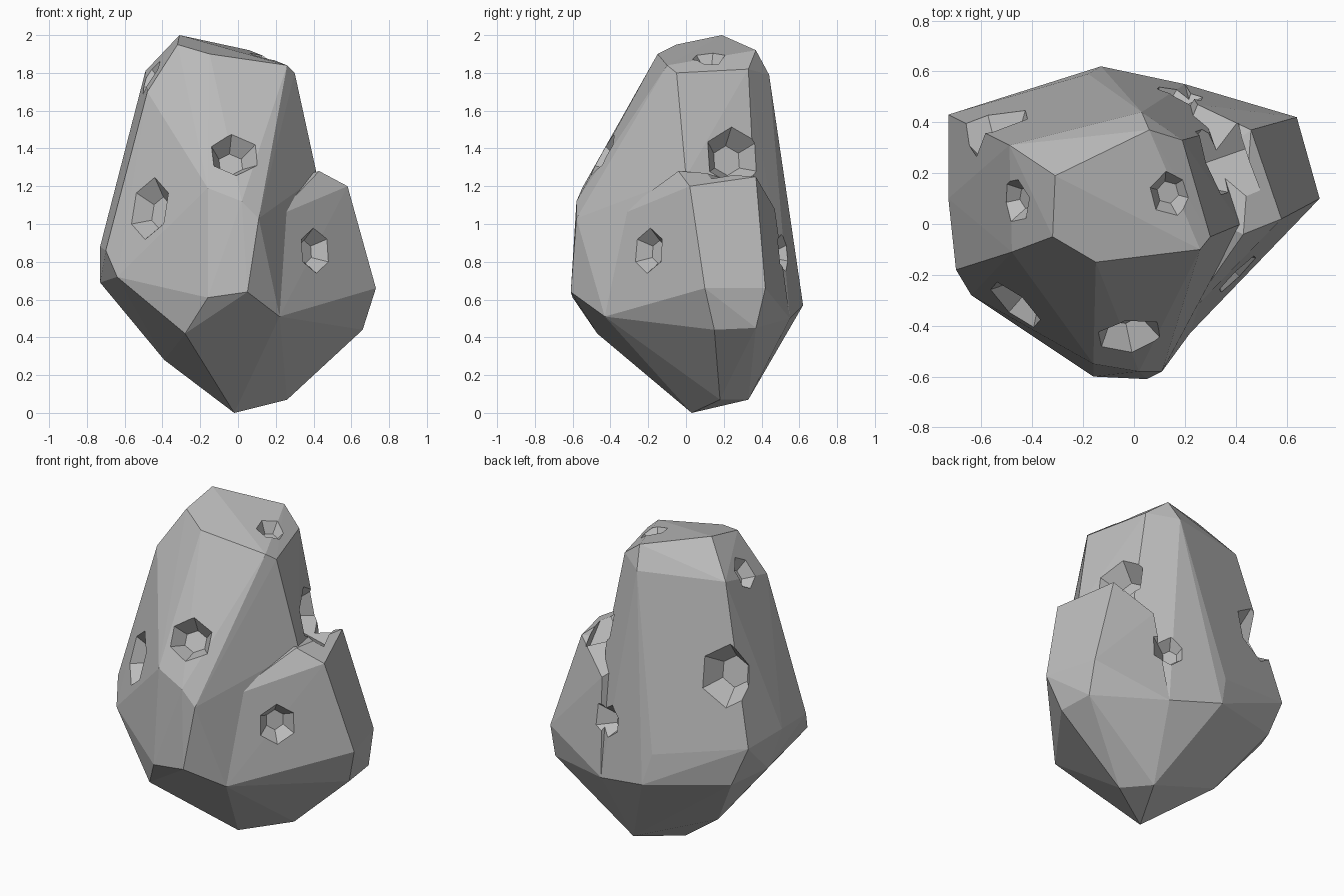
import bpy
import bmesh
from mathutils import Vector
from mathutils.bvhtree import BVHTree

default_cube = bpy.data.objects.get("Cube")
if default_cube:
    bpy.data.objects.remove(default_cube, do_unlink=True)

# Single stone colour
stone = bpy.data.materials.new("stone_grey")
stone.use_nodes = True
grey = (.5, .5, .5, 1)
stone.diffuse_color = grey
stone.node_tree.nodes["Principled BSDF"].inputs["Base Color"].default_value = grey


def add_object(name, bm):
    """Turn a bmesh into a flat shaded stone object."""
    bmesh.ops.recalc_face_normals(bm, faces=bm.faces)
    mesh = bpy.data.meshes.new(name)
    bm.to_mesh(mesh)
    mesh.materials.append(stone)
    obj = bpy.data.objects.new(name, mesh)
    bpy.context.collection.objects.link(obj)
    return obj


def chiselled_block(name, corners):
    """Convex block spanned by its corner points."""
    bm = bmesh.new()
    for corner in corners:
        bm.verts.new(corner)
    hull = bmesh.ops.convex_hull(bm, input=bm.verts)
    leftovers = {item for key in ("geom_interior", "geom_unused")
                 for item in hull[key] if isinstance(item, bmesh.types.BMVert)}
    bmesh.ops.delete(bm, geom=list(leftovers), context="VERTS")
    obj = add_object(name, bm)
    bm.free()
    return obj


def apply_boolean(target, other, operation):
    """Combine another object into the target and remove it."""
    bpy.context.view_layer.objects.active = target
    modifier = target.modifiers.new(operation.lower(), "BOOLEAN")
    modifier.operation = operation
    modifier.solver = "EXACT"
    modifier.object = other
    bpy.ops.object.modifier_apply(modifier=modifier.name)
    bpy.data.objects.remove(other, do_unlink=True)


# Tall main boulder, from the crown down to the foot
crown = [(-.31, .19, 2), (-.32, -.05, 1.95), (-.15, -.15, 1.9), (.26, -.1, 1.84),
         (.3, -.05, 1.8), (.06, .37, 1.92), (.19, .33, 1.82), (.03, .44, 1.79),
         (-.49, .31, 1.81), (-.48, -.11, 1.7)]
waist = [(-.25, -.38, 1.37), (-.16, -.55, 1.19), (.02, -.58, 1.12), (.11, -.58, 1.03),
         (.17, -.42, 1.24), (.42, 0, 1.25), (.3, .36, 1.22), (-.73, .43, .88),
         (-.73, .1, .88), (-.7, -.18, .86), (-.64, -.28, .72), (-.73, .24, .69)]
foot = [(-.16, -.6, .61), (.05, -.61, .64), (.22, -.43, .51), (-.62, .44, .63),
        (-.18, .59, .76), (-.13, .62, .57), (.2, .55, .5), (-.28, -.47, .42),
        (-.39, .24, .28), (-.02, .03, 0), (.26, .18, .07), (.13, .33, .07)]
boulder = chiselled_block("boulder", crown + waist + foot)

# Lower shoulder leaning on the side of the boulder
shoulder = chiselled_block("shoulder", [
    (.43, -.04, 1.28), (.58, .02, 1.2), (.46, .37, 1.25), (.25, .47, 1.08),
    (.2, -.37, 1.04), (.73, .1, .66), (.64, .42, .66), (.22, -.43, .51),
    (.2, .55, .5), (.66, .15, .44), (.64, .37, .45), (.26, .18, .07),
    (.13, .33, .07), (0, .1, .3), (.1, .1, 1.2)])
apply_boolean(boulder, shoulder, "UNION")
surface = BVHTree.FromPolygons([v.co for v in boulder.data.vertices],
                               [p.vertices for p in boulder.data.polygons])

# Craters: position, rim radius, stretch along the slope
craters = [((-.46, -.31, 1.08), .13, 1.3), ((-.48, .09, 1.78), .09, 1.2),
           ((-.03, -.4, 1.34), .14, .9), ((.41, -.2, .86), .11, 1.1),
           ((.28, .24, 1.35), .16, 1), ((.15, .12, 1.89), .09, 1),
           ((.17, .53, .85), .09, 1.1), ((-.57, .41, 1.28), .17, 1.1)]
for place, radius, stretch in craters:
    spot, normal, _, _ = surface.find_nearest(Vector(place))
    bm = bmesh.new()
    # Six sided tapered plug: half sunk into the rock, half standing out
    bmesh.ops.create_cone(bm, cap_ends=True, segments=6, radius1=radius * .5,
                          radius2=radius * 1.5, depth=radius * 1.4)
    bmesh.ops.scale(bm, vec=(1, stretch, 1), verts=bm.verts)
    turn = normal.to_track_quat("Z", "Y").to_matrix().to_4x4()
    bm.transform(turn)
    bmesh.ops.translate(bm, vec=spot, verts=bm.verts)
    cutter = add_object("crater_cutter", bm)
    cutter.hide_render = True
    bm.free()
    apply_boolean(boulder, cutter, "DIFFERENCE")

boulder.name = "cratered_rock"
